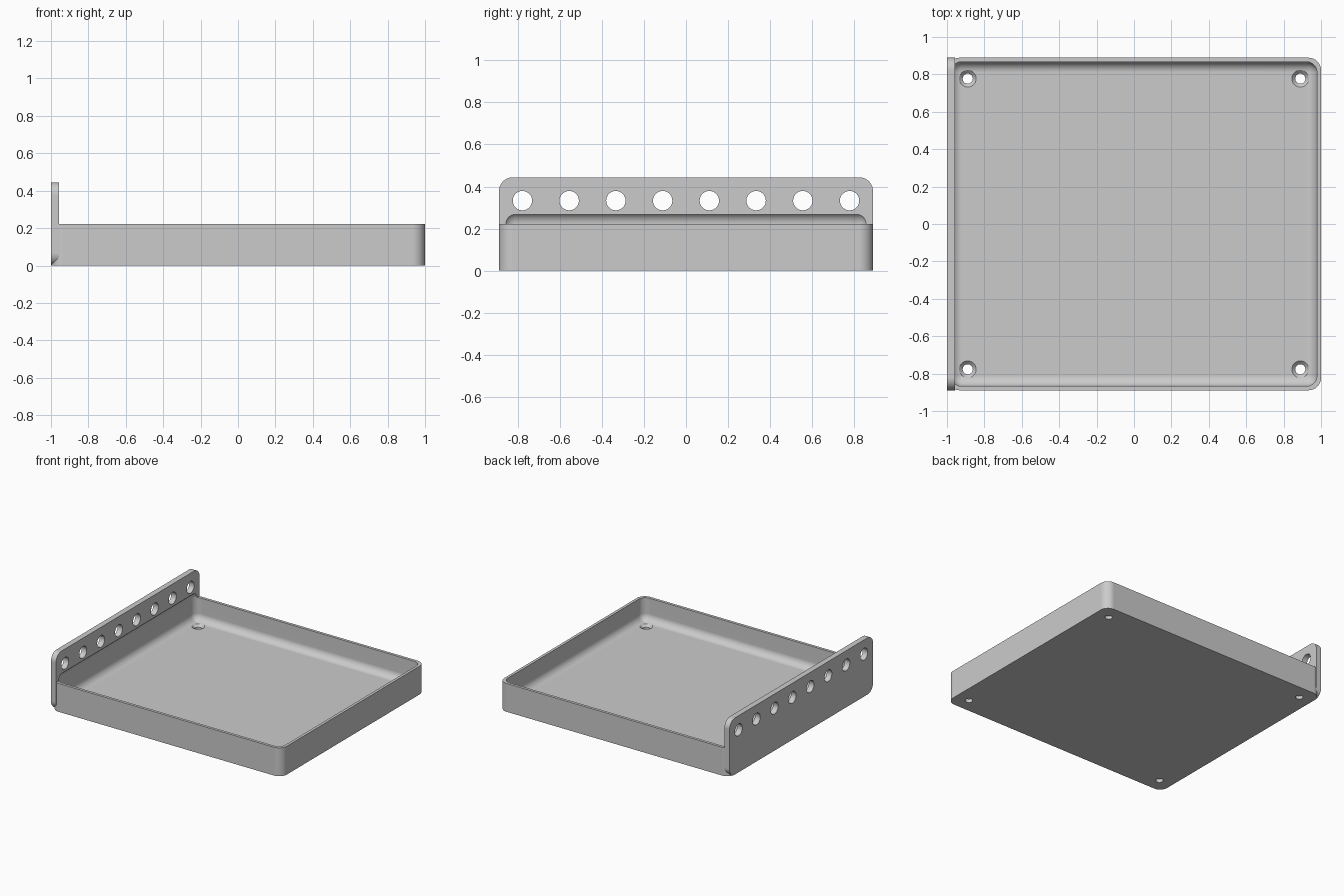
import bpy, bmesh, math
from mathutils import Matrix, Vector

if "Cube" in bpy.data.objects:
    bpy.data.objects.remove(bpy.data.objects["Cube"], do_unlink=True)

HALF_Y = 0.889      # half depth of the tray
RIM = 0.222         # height of the tray wall
PLATE_TOP = 0.444   # height of the mounting plate
THICK = 0.044       # plate and floor thickness
WALL = 0.022        # wall thickness

grey = bpy.data.materials.new("plain grey")
grey.use_nodes = True
colour = (0.6, 0.6, 0.6, 1)
grey.diffuse_color = colour
grey.node_tree.nodes["Principled BSDF"].inputs["Base Color"].default_value = colour


def add_object(name, bm):
    bmesh.ops.recalc_face_normals(bm, faces=bm.faces)
    mesh = bpy.data.meshes.new(name)
    bm.to_mesh(mesh)
    bm.free()
    mesh.materials.append(grey)
    obj = bpy.data.objects.new(name, mesh)
    bpy.context.collection.objects.link(obj)
    return obj


def rounded_box(name, low, high, radius, axis=None):
    """Box with the edges along one axis rounded, or all edges if axis is None."""
    low, high = Vector(low), Vector(high)
    bm = bmesh.new()
    bmesh.ops.create_cube(bm, size=1)
    bmesh.ops.scale(bm, vec=high - low, verts=bm.verts)
    bmesh.ops.translate(bm, vec=(low + high) / 2, verts=bm.verts)
    edges = [e for e in bm.edges if axis is None or
             abs((e.verts[0].co - e.verts[1].co).normalized()[axis]) > 0.9]
    bmesh.ops.bevel(bm, geom=edges, offset=radius, offset_type='OFFSET',
                    segments=10, profile=0.5, affect='EDGES')
    return add_object(name, bm)


def add_cone(bm, r1, r2, depth, matrix):
    bmesh.ops.create_cone(bm, cap_ends=True, segments=40, radius1=r1,
                          radius2=r2, depth=depth, matrix=matrix)


def combine(target, other, operation):
    mod = target.modifiers.new(operation.lower(), 'BOOLEAN')
    mod.operation, mod.object, mod.solver = operation, other, 'EXACT'
    bpy.context.view_layer.objects.active = target
    bpy.ops.object.modifier_apply(modifier=mod.name)
    bpy.data.objects.remove(other, do_unlink=True)


# Tray body with rounded upright corners, joined to the upright plate
tray = rounded_box("tray_with_plate", (-1, -HALF_Y, 0), (1, HALF_Y, RIM), 0.067, axis=2)
plate = rounded_box("mounting_plate", (-1, -HALF_Y, 0), (THICK - 1, HALF_Y, PLATE_TOP),
                    0.067, axis=0)
combine(tray, plate, 'UNION')

# Hollow with a rounded floor, biting slightly into the plate
hollow = rounded_box("hollow_cutter", (WALL - 1, WALL - HALF_Y, THICK),
                     (1 - WALL, HALF_Y - WALL, 0.279), 0.056)
combine(tray, hollow, 'DIFFERENCE')

# Row of eight holes through the plate
bm = bmesh.new()
for i in range(8):
    place = Matrix.Translation((-0.98, (i - 3.5) * 0.222, 0.333))
    add_cone(bm, 0.046, 0.046, 0.2, place @ Matrix.Rotation(math.pi / 2, 4, 'Y'))
combine(tray, add_object("plate_hole_cutter", bm), 'DIFFERENCE')

# Countersunk screw holes in the floor corners
shafts, sinks = bmesh.new(), bmesh.new()
for x in (-0.889, 0.889):
    for y in (-0.777, 0.777):
        add_cone(shafts, 0.027, 0.027, 0.2, Matrix.Translation((x, y, THICK / 2)))
        add_cone(sinks, 0.025, 0.065, 0.04, Matrix.Translation((x, y, THICK)))
combine(tray, add_object("screw_hole_cutter", shafts), 'DIFFERENCE')
combine(tray, add_object("countersink_cutter", sinks), 'DIFFERENCE')

# Smooth the rounded parts and keep flat faces flat
bpy.ops.object.select_all(action='DESELECT')
tray.select_set(True)
bpy.context.view_layer.objects.active = tray
bpy.ops.object.shade_smooth_by_angle(angle=math.radians(30))
weighted = tray.modifiers.new("flat_faces", 'WEIGHTED_NORMAL')
weighted.keep_sharp = True
